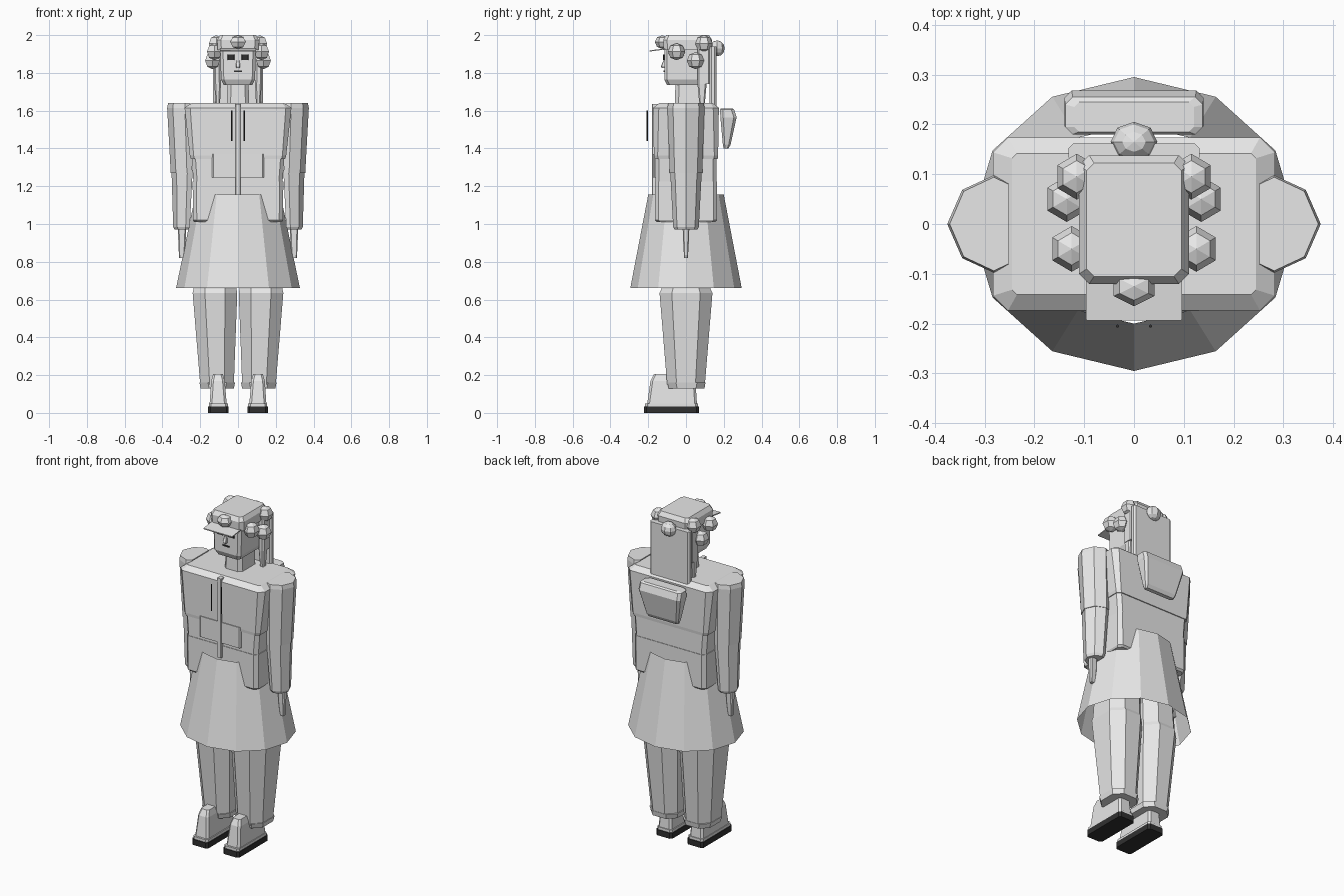
import bpy, bmesh, math


def material(name, v):
    m = bpy.data.materials.new(name)
    m.diffuse_color = (v, v, v, 1)
    return m


GREY = material("light grey", 0.8)
DARK = material("near black", 0.03)


def finish(name, bm, mat):
    bmesh.ops.recalc_face_normals(bm, faces=bm.faces)
    me = bpy.data.meshes.new(name)
    bm.to_mesh(me)
    bm.free()
    me.materials.append(mat)
    ob = bpy.data.objects.new(name, me)
    bpy.context.collection.objects.link(ob)
    return ob


def loft(name, rings, mat=GREY):
    """Stack of chamfered rectangles: (z, x0, x1, y0, y1, chamfer)."""
    bm = bmesh.new()
    loops = []
    for z, x0, x1, y0, y1, c in rings:
        pts = [(x0 + c, y0), (x1 - c, y0), (x1, y0 + c), (x1, y1 - c),
               (x1 - c, y1), (x0 + c, y1), (x0, y1 - c), (x0, y0 + c)]
        loops.append([bm.verts.new((x, y, z)) for x, y in pts])
    for a, b in zip(loops, loops[1:]):
        for i in range(8):
            j = (i + 1) % 8
            bm.faces.new((a[i], a[j], b[j], b[i]))
    bm.faces.new(loops[0][::-1])
    bm.faces.new(loops[-1])
    return finish(name, bm, mat)


def box(name, x0, x1, y0, y1, z0, z1, mat=GREY, c=0.002):
    return loft(name, [(z0, x0, x1, y0, y1, c), (z1, x0, x1, y0, y1, c)], mat)


def gem(name, loc, size, segs=6, rings=4):
    bm = bmesh.new()
    bmesh.ops.create_uvsphere(bm, u_segments=segs, v_segments=rings, radius=1)
    for v in bm.verts:
        v.co = [l + c * s for l, c, s in zip(loc, v.co, size)]
    return finish(name, bm, GREY)


def mirrored(ob):
    m = ob.modifiers.new("mirror", 'MIRROR')
    m.use_axis[0] = True
    return ob


# Shoes and soles
box("sole", .05, .158, -.222, .068, 0, .034, DARK, .012)
box("welt", .054, .154, -.217, .063, .034, .05, GREY, .012)
loft("shoe", [(.05, .06, .15, -.205, .058, .012), (.17, .07, .142, -.188, .05, .012),
              (.205, .08, .132, -.17, .04, .01)])
# Trouser legs with cuffs
loft("cuff", [(.13, .022, .198, -.092, .098, .045), (.16, .016, .204, -.098, .103, .045)])
loft("trouser_leg", [(.15, .022, .2, -.1, .1, .05), (.635, .004, .24, -.14, .14, .065),
                     (.655, .008, .235, -.13, .13, .06), (1.02, .004, .215, -.12, .12, .06)])
for n in ("sole", "welt", "shoe", "cuff", "trouser_leg"):
    mirrored(bpy.data.objects[n])

# Skirt: open twelve-sided cone
bm = bmesh.new()
loops = []
for z, rx, ry in ((.66, .328, .295), (1.155, .225, .2)):
    loops.append([bm.verts.new((rx * math.sin(k * math.pi / 6), ry * math.cos(k * math.pi / 6), z))
                  for k in range(12)])
for i in range(12):
    j = (i + 1) % 12
    bm.faces.new((loops[0][i], loops[0][j], loops[1][j], loops[1][i]))
finish("skirt", bm, GREY)

# Jacket
loft("jacket_hem", [(1.01, -.232, .232, -.155, .155, .02), (1.02, -.238, .238, -.165, .165, .02),
                    (1.225, -.24, .24, -.165, .165, .02)])
loft("jacket_waist", [(1.225, -.236, .236, -.162, .162, .02), (1.345, -.245, .245, -.162, .162, .02)])
loft("jacket_chest", [(1.345, -.25, .25, -.168, .168, .02), (1.362, -.255, .255, -.17, .17, .02),
                      (1.615, -.283, .283, -.174, .174, .03), (1.64, -.245, .245, -.142, .142, .01)])
box("zip_strip", -.012, .012, -.18, -.15, 1.155, 1.635)
box("pocket", -.138, .138, -.175, -.15, 1.245, 1.37, c=.008)
mirrored(box("hood_cord", .03, .036, -.208, -.202, 1.44, 1.6, DARK))
loft("hood", [(1.4, -.1, .1, .2, .225, .008), (1.42, -.108, .108, .195, .236, .01),
              (1.565, -.14, .14, .182, .268, .015), (1.605, -.138, .138, .18, .255, .015),
              (1.612, -.12, .12, .185, .245, .01)])


# Arms: six-sided, narrowing towards the cuffs
def arm(name, rings):
    bm = bmesh.new()
    loops = []
    for z, x0, x1, r in rings:
        w = x1 - x0
        pts = [(0, -.85), (.25, -1), (.76, -.7), (1, 0), (.76, .7), (.25, 1), (0, .85)]
        loops.append([bm.verts.new((x0 + w * u, r * v, z)) for u, v in pts])
    for a, b in zip(loops, loops[1:]):
        for i in range(7):
            j = (i + 1) % 7
            bm.faces.new((a[i], a[j], b[j], b[i]))
    bm.faces.new(loops[0][::-1])
    bm.faces.new(loops[-1])
    return mirrored(finish(name, bm, GREY))


arm("upper_arm", [(1.27, .242, .356, .086), (1.615, .25, .375, .098), (1.64, .252, .37, .094)])
arm("forearm", [(.97, .262, .335, .06), (.985, .255, .343, .068), (1.285, .24, .352, .084)])
mirrored(loft("hand", [(.82, .285, .312, -.01, .01, .004), (.9, .277, .316, -.015, .015, .006),
                       (.99, .275, .318, -.018, .018, .006)]))

# Neck, head and hair
loft("neck", [(1.63, -.06, .06, -.06, .1, .02), (1.76, -.055, .055, -.055, .1, .02)])
loft("head", [(1.735, -.075, .075, -.1, .1, .015), (1.765, -.09, .09, -.115, .12, .015),
              (1.94, -.095, .095, -.115, .13, .015)])
box("back_hair", -.132, .132, .125, .162, 1.6, 1.94, c=.01)
mirrored(box("side_hair", .09, .128, .06, .13, 1.74, 1.94, c=.01))
mirrored(loft("hair_lock", [(1.64, .095, .12, .07, .1, .006), (1.75, .09, .125, .06, .11, .008)]))

# Cap with brim and knots
loft("cap", [(1.92, -.108, .108, -.118, .135, .02), (1.975, -.11, .11, -.12, .138, .02),
             (2.0, -.095, .095, -.105, .122, .015)])
brim = box("brim", -.096, .096, -.194, -.1, 1.925, 1.931)
for v in brim.data.vertices:
    if v.co.y < -.15:
        v.co.z -= .012
gem("front_knot", (0, -.125, 1.963), (.047, .04, .036))
gem("hair_bun", (0, .165, 1.93), (.047, .04, .042), 8, 6)
for i, (x, y, z) in enumerate(((.125, -.05, 1.912), (.135, .05, 1.865), (.115, .095, 1.955))):
    mirrored(gem("side_knot_%d" % i, (x, y, z), (.045, .046, .045)))

# Face details
mirrored(box("eye", .018, .056, -.121, -.112, 1.868, 1.898, DARK))
box("mouth", -.022, .022, -.12, -.112, 1.804, 1.812, DARK)
loft("nose", [(1.826, -.008, .008, -.13, -.11, .003), (1.836, -.012, .012, -.132, -.11, .003),
              (1.866, -.007, .007, -.12, -.11, .002)])
